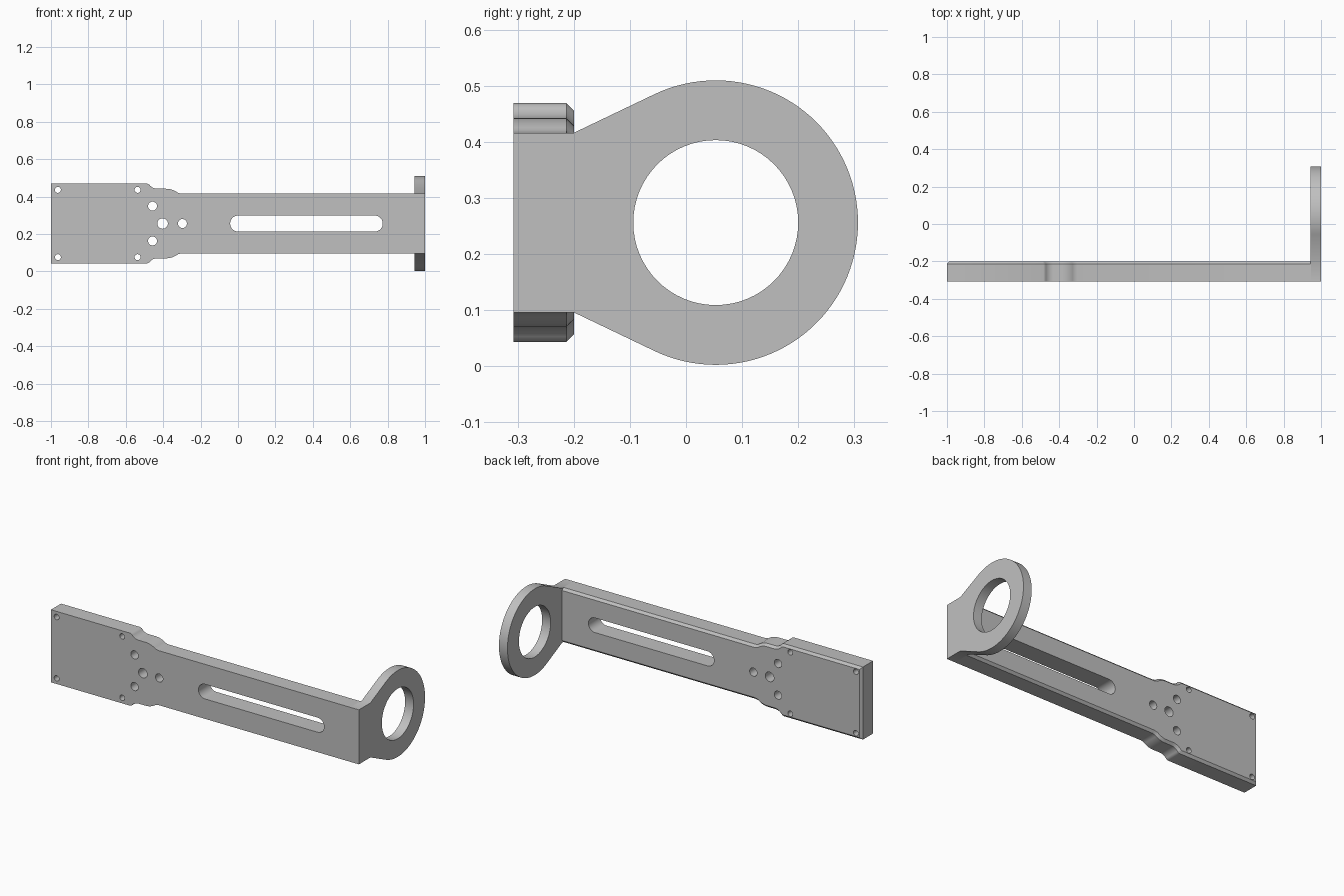
import bpy
import bmesh
from math import sin, cos, acos, atan2, hypot, pi
from mathutils import Vector

if "Cube" in bpy.data.objects:
    bpy.data.objects.remove(bpy.data.objects["Cube"], do_unlink=True)

MID = 0.256                      # height of the mirror plane
FRONT, BACK = -0.307, -0.2       # thickness of the arm
INNER = 0.945                    # inner face of the flange

grey = bpy.data.materials.new("plain_grey")
grey.use_nodes = True
grey.diffuse_color = (0.53, 0.53, 0.53, 1)
grey.node_tree.nodes["Principled BSDF"].inputs["Base Color"].default_value = grey.diffuse_color


def arc(cx, cy, r, a0, a1, n):
    return [(cx + r * cos(a0 + (a1 - a0) * i / n), cy + r * sin(a0 + (a1 - a0) * i / n))
            for i in range(n + 1)]


def circle(cx, cy, r, n=32):
    return arc(cx, cy, r, 0, 2 * pi, n)[:-1]


def prism(name, outline, place, depth, chamfer=0):
    """Extrude a flat outline; optionally chamfer the outer rim of its far face."""
    bm = bmesh.new()
    face = bm.faces.new([bm.verts.new(place(a, b)) for a, b in outline])
    ext = bmesh.ops.extrude_face_region(bm, geom=[face])
    far = [v for v in ext["geom"] if isinstance(v, bmesh.types.BMVert)]
    bmesh.ops.translate(bm, vec=Vector(depth), verts=far)
    if chamfer:
        rim = [e for e in bm.edges if all(v in far for v in e.verts)
               and not all(v.co.x > INNER - 0.001 for v in e.verts)]
        bmesh.ops.bevel(bm, geom=rim, offset=chamfer, segments=1,
                        affect='EDGES', clamp_overlap=False)
    bmesh.ops.recalc_face_normals(bm, faces=bm.faces)
    mesh = bpy.data.meshes.new(name)
    bm.to_mesh(mesh)
    bm.free()
    mesh.materials.append(grey)
    obj = bpy.data.objects.new(name, mesh)
    bpy.context.collection.objects.link(obj)
    return obj


def cut(obj, cutters):
    """Subtract the cutters, bake the result and discard them."""
    for c in cutters:
        c.hide_render = True
        mod = obj.modifiers.new("hole", 'BOOLEAN')
        mod.operation, mod.solver, mod.object = 'DIFFERENCE', 'EXACT', c
    bpy.context.view_layer.update()
    deps = bpy.context.evaluated_depsgraph_get()
    mesh = bpy.data.meshes.new_from_object(obj.evaluated_get(deps))
    obj.modifiers.clear()
    obj.data = mesh
    for c in cutters:
        bpy.data.objects.remove(c, do_unlink=True)
    bpy.ops.object.select_all(action='DESELECT')
    obj.select_set(True)
    bpy.context.view_layer.objects.active = obj
    bpy.ops.object.shade_smooth_by_angle(angle=0.5)


# Arm: wide mounting end, curved shoulders, narrow bar
upper = [(-1, 0.213), (-0.485, 0.213)]
upper += arc(-0.431, 0.240, 0.054, pi * 1.2, pi * 1.5, 8)
upper += arc(-0.385, 0.081, 0.105, pi * 0.5, pi * 0.29, 8)
upper += [(-0.303, 0.160), (INNER, 0.160)]
outline = [(x, MID + h) for x, h in upper] + [(x, MID - h) for x, h in reversed(upper)]
arm = prism("slotted_arm", outline, lambda x, z: (x, FRONT, z), (0, BACK - FRONT, 0), 0.0133)

# Corner screw holes, shoulder holes and long slot
holes = [circle(x, MID + s * 0.18, 0.016) for x in (-0.963, -0.537) for s in (1, -1)]
holes += [circle(-0.457, MID + s * 0.093, 0.024) for s in (1, -1)]
holes += [circle(-0.297, MID, 0.024), circle(-0.403, MID, 0.028)]
holes.append(arc(0.731, MID, 0.043, -pi / 2, pi / 2, 16)
             + arc(0.001, MID, 0.043, pi / 2, pi * 1.5, 16))
cut(arm, [prism("hole_cutter", h, lambda x, z: (x, FRONT - 0.1, z), (0, 0.4, 0)) for h in holes])

# Ring flange: straight tab whose edges run tangent into a round eye
cy, radius, tab = 0.053, 0.2535, 0.160
py = BACK - cy
tangent = atan2(tab, py) - acos(radius / hypot(py, tab))
outline = [(FRONT, MID - tab), (BACK, MID - tab)]
outline += arc(cy, MID, radius, -tangent, tangent, 72)
outline += [(BACK, MID + tab), (FRONT, MID + tab)]
flange = prism("ring_flange", outline, lambda y, z: (INNER, y, z), (1 - INNER, 0, 0))
cut(flange, [prism("eye_cutter", circle(cy, MID, 0.147, 64),
                   lambda y, z: (INNER - 0.1, y, z), (0.3, 0, 0))])
